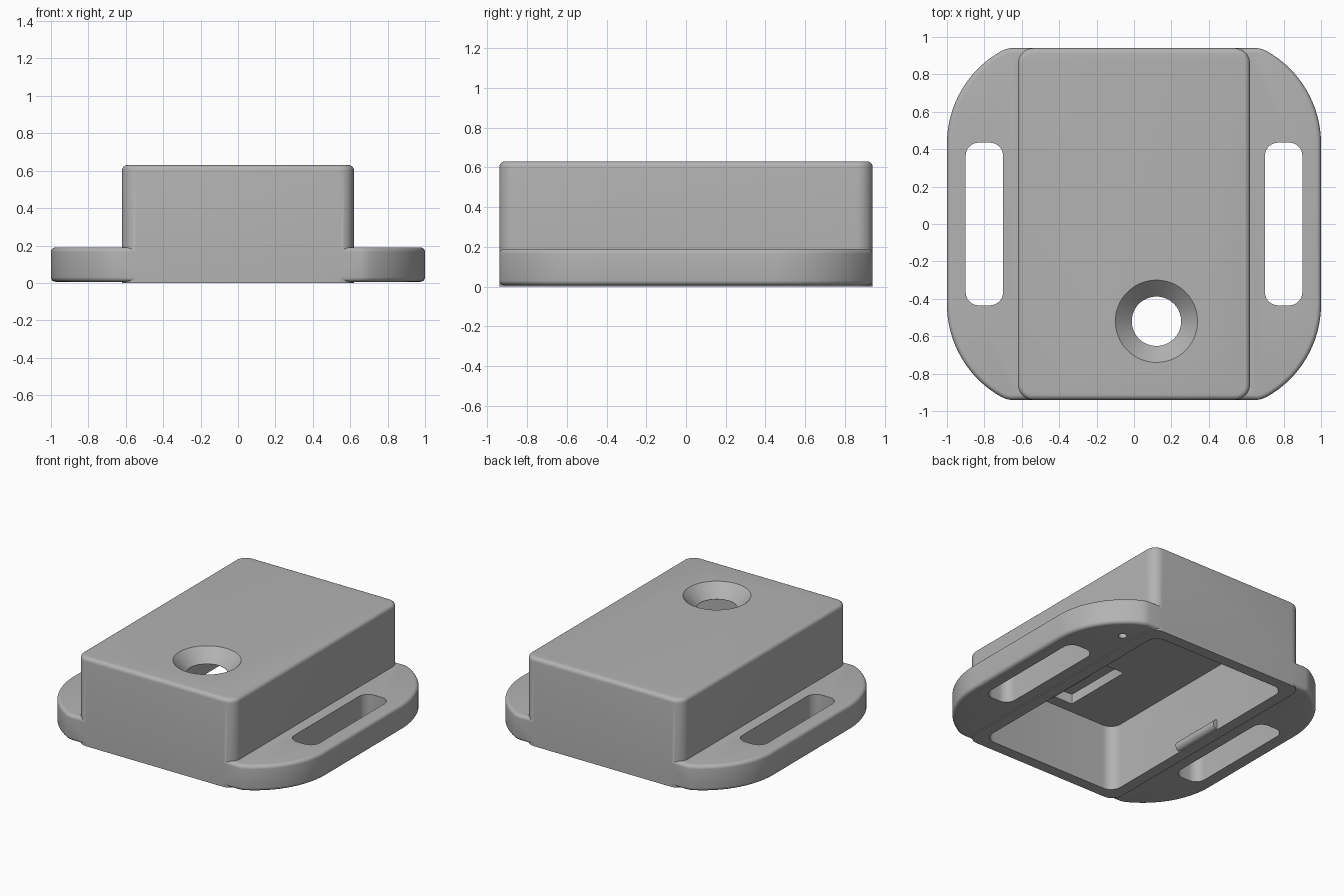
import bpy, bmesh, math
from mathutils import Vector

if "Cube" in bpy.data.objects:
    bpy.data.objects.remove(bpy.data.objects["Cube"], do_unlink=True)

grey = bpy.data.materials.new("plain grey plastic")
grey.use_nodes = True
grey.diffuse_color = (0.45, 0.45, 0.45, 1)
grey.node_tree.nodes["Principled BSDF"].inputs["Base Color"].default_value = (0.45, 0.45, 0.45, 1)


def arc(cx, cy, r, start, end, steps):
    angles = [math.radians(start + (end - start) * i / steps) for i in range(steps + 1)]
    return [(cx + r * math.cos(a), cy + r * math.sin(a)) for a in angles]


def rounded_rect(x0, x1, y0, y1, r, steps=8):
    corners = [(x1 - r, y1 - r), (x0 + r, y1 - r), (x0 + r, y0 + r), (x1 - r, y0 + r)]
    return [p for i, (x, y) in enumerate(corners) for p in arc(x, y, r, 90 * i, 90 * i + 90, steps)]


def finish(name, bm):
    bmesh.ops.recalc_face_normals(bm, faces=bm.faces)
    mesh = bpy.data.meshes.new(name)
    bm.to_mesh(mesh)
    bm.free()
    mesh.materials.append(grey)
    obj = bpy.data.objects.new(name, mesh)
    bpy.context.collection.objects.link(obj)
    return obj


def prism(name, outline, z0, z1, fillet=0, levels=()):
    """Extrude an outline, rounding the rims at the given heights."""
    bm = bmesh.new()
    base = bm.faces.new([bm.verts.new((x, y, z0)) for x, y in outline])
    top = bmesh.ops.extrude_face_region(bm, geom=[base], use_keep_orig=True)["geom"]
    bmesh.ops.translate(bm, vec=(0, 0, z1 - z0),
                        verts=[v for v in top if isinstance(v, bmesh.types.BMVert)])
    bmesh.ops.recalc_face_normals(bm, faces=bm.faces)
    rims = [e for e in bm.edges if any(all(abs(v.co.z - z) < 1e-5 for v in e.verts) for z in levels)]
    if rims:
        bmesh.ops.bevel(bm, geom=rims, offset=fillet, segments=5, profile=0.5, affect='EDGES')
    return finish(name, bm)


def cone(name, x, y, r0, r1, z0, z1, sides=64):
    bm = bmesh.new()
    bmesh.ops.create_cone(bm, cap_ends=True, segments=sides, radius1=r0, radius2=r1, depth=z1 - z0)
    bmesh.ops.translate(bm, verts=bm.verts, vec=(x, y, (z0 + z1) / 2))
    return finish(name, bm)


def combine(target, tool, operation):
    mod = target.modifiers.new(operation.lower(), 'BOOLEAN')
    mod.operation, mod.object, mod.solver = operation, tool, 'EXACT'
    bpy.context.view_layer.update()
    mesh = bpy.data.meshes.new_from_object(target.evaluated_get(bpy.context.evaluated_depsgraph_get()))
    target.modifiers.clear()
    target.data = mesh
    bpy.data.objects.remove(tool, do_unlink=True)


# Box-shaped housing with soft upright corners and top rim
housing = prism("housing", rounded_rect(-0.62, 0.62, -0.94, 0.94, 0.08), 0, 0.63, 0.028, [0.63])

# Strap flange: bulging sides that taper in to the box ends
R, CY = 0.566, 0.43
sweep = math.degrees(math.asin((0.925 - CY) / R))
quarter = arc(1 - R, CY, R, 0, sweep, 16) + [(0.682, 0.936), (0.66, 0.94)]
half = quarter + [(-x, y) for x, y in reversed(quarter)]
flange = prism("flange", half + [(-x, -y) for x, y in half], 0.006, 0.19, 0.025, [0.006, 0.19])
combine(housing, flange, 'UNION')

# Hollow underside, with a square pocket beneath the screw hole
HX, HY = 0.12, -0.52
combine(housing, prism("cavity", rounded_rect(-0.54, 0.54, -0.86, 0.86, 0.08), -0.1, 0.47), 'DIFFERENCE')
combine(housing, prism("pocket", rounded_rect(HX - 0.25, HX + 0.25, HY - 0.26, HY + 0.26, 0.01, 2),
                       0.4, 0.54), 'DIFFERENCE')

# Countersunk screw hole
combine(housing, cone("bore", HX, HY, 0.132, 0.132, 0.5, 0.6), 'DIFFERENCE')
combine(housing, cone("countersink", HX, HY, 0.13, 0.23, 0.54, 0.64), 'DIFFERENCE')

# Strap slots
for side in (-1, 1):
    slot = rounded_rect(side * 0.8 - 0.1, side * 0.8 + 0.1, -0.435, 0.435, 0.07)
    combine(housing, prism("slot", slot, -0.1, 0.3), 'DIFFERENCE')

# Small blind hole under the flange
combine(housing, cone("pin_hole", 0.70, 0.72, 0.027, 0.027, -0.1, 0.1, 24), 'DIFFERENCE')

# Snap ridges inside the long walls, near the opening
for side in (-1, 1):
    ridge = cone("ridge", 0, 0, 0.035, 0.035, -0.19, 0.19, 24)
    for v in ridge.data.vertices:
        v.co = Vector((v.co.x + side * 0.545, v.co.z, v.co.y + 0.04))
    ridge.data.flip_normals()
    combine(housing, ridge, 'UNION')

# Smooth the fillets and keep the true edges crisp
bpy.ops.object.select_all(action='DESELECT')
housing.select_set(True)
bpy.context.view_layer.objects.active = housing
bpy.ops.object.shade_smooth_by_angle(angle=math.radians(30))
